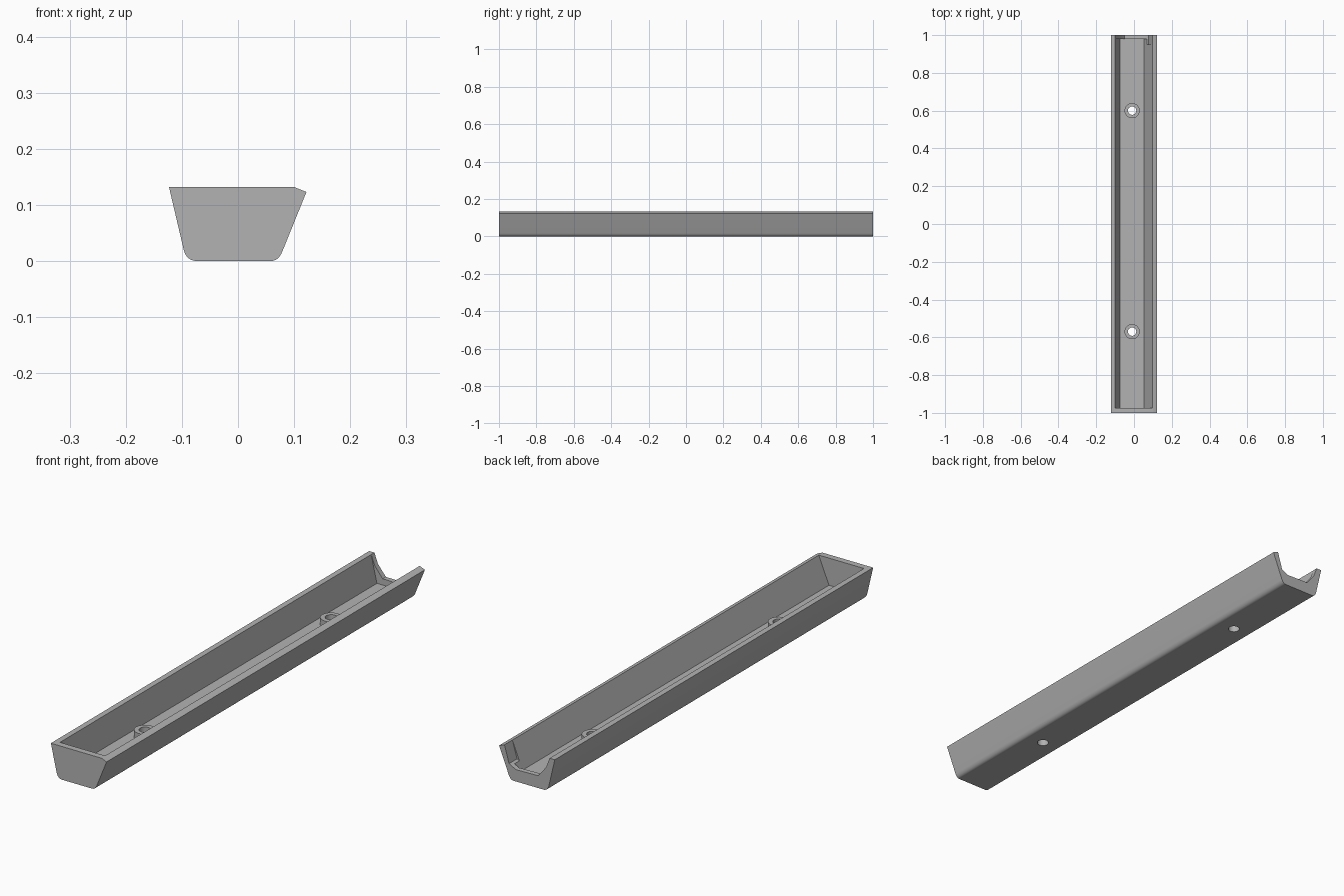
import bpy, bmesh, math

cube = bpy.data.objects.get("Cube")
if cube:
    bpy.data.objects.remove(cube)

grey = bpy.data.materials.new("plain grey")
grey.use_nodes = True
COLOUR = (0.45, 0.45, 0.45, 1)
grey.diffuse_color = COLOUR
grey.node_tree.nodes["Principled BSDF"].inputs["Base Color"].default_value = COLOUR


def finish(name, bm):
    bmesh.ops.recalc_face_normals(bm, faces=bm.faces)
    mesh = bpy.data.meshes.new(name)
    bm.to_mesh(mesh)
    bm.free()
    mesh.materials.append(grey)
    ob = bpy.data.objects.new(name, mesh)
    bpy.context.collection.objects.link(ob)
    return ob


def prism(name, profile, y0, y1):
    """Extrude an (x, z) profile along y."""
    bm = bmesh.new()
    face = bm.faces.new([bm.verts.new((x, y0, z)) for x, z in profile])
    ext = bmesh.ops.extrude_face_region(bm, geom=[face])
    for v in ext["geom"]:
        if isinstance(v, bmesh.types.BMVert):
            v.co.y = y1
    return finish(name, bm)


def cylinder(name, x, y, z0, z1, radius):
    bm = bmesh.new()
    bmesh.ops.create_cone(bm, cap_ends=True, segments=40, radius1=radius,
                          radius2=radius, depth=z1 - z0)
    bmesh.ops.translate(bm, verts=bm.verts, vec=(x, y, (z0 + z1) / 2))
    return finish(name, bm)


def combine(target, tool, operation):
    mod = target.modifiers.new(tool.name, "BOOLEAN")
    mod.object, mod.operation, mod.solver = tool, operation, "EXACT"
    bpy.context.view_layer.objects.active = target
    bpy.ops.object.modifier_apply(modifier=mod.name)
    bpy.data.objects.remove(tool)


def fillet(p, corner, q, steps=8):
    """Rounded corner from p to q as a quadratic curve."""
    pts = []
    for i in range(steps + 1):
        t = i / steps
        pts.append(tuple((1 - t) ** 2 * a + 2 * t * (1 - t) * c + t * t * b
                         for a, c, b in zip(p, corner, q)))
    return pts


# Outer body with rounded lower edges and a chamfered right rim
outer = [(-0.123, 0.132)]
outer += fillet((-0.097, 0.021), (-0.092, 0), (-0.072, 0))
outer += fillet((0.058, 0), (0.072, 0), (0.079, 0.017))
outer += [(0.122, 0.123), (0.1, 0.132)]
tray = prism("tray", outer, -1, 1)

# Hollow, leaving a floor and two end walls
FLOOR = 0.024
hollow = [(-0.112, 0.182), (-0.075, FLOOR), (0.054, FLOOR), (0.119, 0.182)]
combine(tray, prism("hollow", hollow, -0.975, 0.98), "DIFFERENCE")

# Open notch in the back end wall
notch = [(-0.112, 0.182), (-0.1, 0.132), (-0.085, 0.092), (-0.05, 0.049),
         (0.048, 0.047), (0.078, 0.063), (0.0985, 0.132), (0.113, 0.182)]
combine(tray, prism("notch", notch, 0.95, 1.05), "DIFFERENCE")

# Raised screw bosses with through holes
for y in (-0.57, 0.6):
    combine(tray, cylinder("boss", -0.01, y, 0.012, 0.052, 0.04), "UNION")
    combine(tray, cylinder("screw_hole", -0.01, y, -0.1, 0.2, 0.022), "DIFFERENCE")

bpy.ops.object.select_all(action="DESELECT")
tray.select_set(True)
bpy.context.view_layer.objects.active = tray
bpy.ops.object.shade_smooth_by_angle(angle=math.radians(30))
